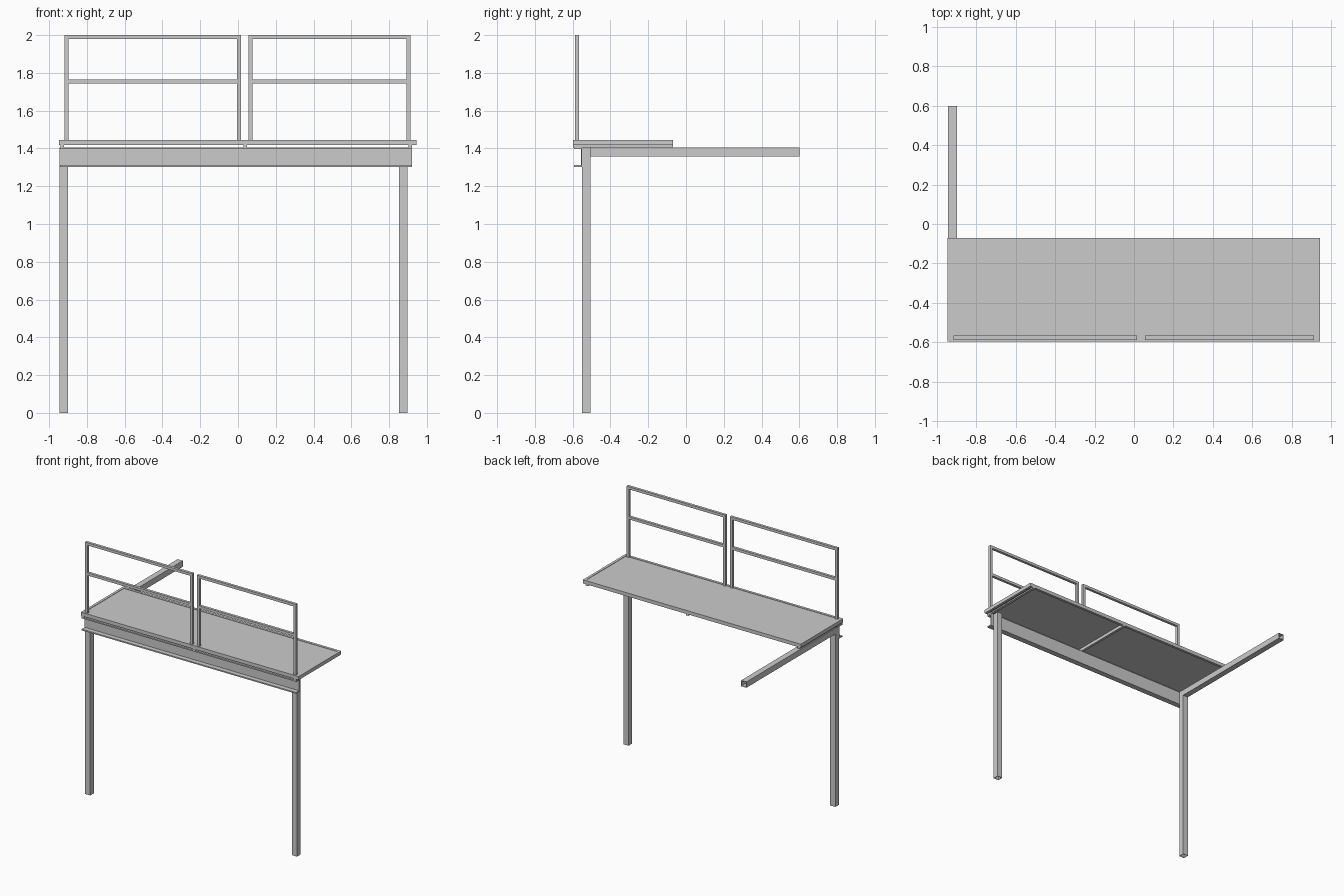
import bpy, bmesh
from mathutils import Vector, Matrix

if "Cube" in bpy.data.objects:
    bpy.data.objects.remove(bpy.data.objects["Cube"])


def mesh_object(name, bm):
    bmesh.ops.recalc_face_normals(bm, faces=bm.faces)
    me = bpy.data.meshes.new(name)
    bm.to_mesh(me)
    bm.free()
    ob = bpy.data.objects.new(name, me)
    bpy.context.collection.objects.link(ob)
    return ob


def add_box(bm, x0, x1, y0, y1, z0, z1):
    m = Matrix.Translation(((x0 + x1) / 2, (y0 + y1) / 2, (z0 + z1) / 2))
    bmesh.ops.create_cube(bm, size=1, matrix=m @ Matrix.Diagonal((x1 - x0, y1 - y0, z1 - z0, 1)))


def boxes(name, *specs):
    bm = bmesh.new()
    for s in specs:
        add_box(bm, *s)
    return mesh_object(name, bm)


def tube(name, start, end, across, up, size, wall=0.004):
    """Open-ended square hollow section running from start to end (centre line)."""
    bm = bmesh.new()
    a, u = Vector(across), Vector(up)
    rings = []
    for p in (start, end):
        for h in (size / 2, size / 2 - wall):
            rings.append([bm.verts.new(Vector(p) + a * (h * i) + u * (h * j))
                          for i, j in ((-1, -1), (1, -1), (1, 1), (-1, 1))])
    o0, i0, o1, i1 = rings
    for r, s in ((o0, o1), (o1, i1), (i1, i0), (i0, o0)):
        for k in range(4):
            n = (k + 1) % 4
            bm.faces.new((r[k], r[n], s[n], s[k]))
    return mesh_object(name, bm)


X, Y, Z = (1, 0, 0), (0, 1, 0), (0, 0, 1)

# Two hollow legs
for name, x in (("left_leg", -0.922), ("right_leg", 0.875)):
    tube(name, (x, -0.527, 0), (x, -0.527, 1.405), X, Y, 0.045)

# Hollow side arm reaching to the back
tube("side_arm", (-0.922, -0.505, 1.381), (-0.922, 0.6, 1.381), X, Z, 0.046)

# Front channel beam: web against the legs, flanges pointing forward
boxes("front_channel_beam",
      (-0.942, 0.921, -0.557, -0.55, 1.302, 1.406),
      (-0.942, 0.921, -0.594, -0.557, 1.302, 1.312),
      (-0.942, 0.921, -0.594, -0.557, 1.396, 1.406))

# Deck rim
L, R, F, B, W = -0.948, 0.945, -0.597, -0.07, 0.02
boxes("deck_rim",
      (L, R, F, F + W, 1.417, 1.445),
      (L, R, B - W, B, 1.417, 1.445),
      (L, L + W, F + W, B - W, 1.417, 1.445),
      (R - W, R, F + W, B - W, 1.417, 1.445))

# Deck panel, slightly below the rim
boxes("deck_panel", (L + W, R - W, F + W, B - W, 1.43, 1.442))

# Bearers under the deck
for name, x in (("left_bearer", -0.93), ("middle_bearer", 0.038), ("right_bearer", 0.912)):
    boxes(name, (x - 0.01, x + 0.01, F, B, 1.406, 1.43 if name[0] == "m" else 1.417))

# Two guard rail frames
for name, x0, x1 in (("left_guard_rail", -0.918, 0.016), ("right_guard_rail", 0.056, 0.914)):
    t, y0, y1 = 0.021, -0.588, -0.567
    boxes(name,
          (x0, x0 + t, y0, y1, 1.44, 2.0),
          (x1 - t, x1, y0, y1, 1.44, 2.0),
          (x0 + t, x1 - t, y0, y1, 1.979, 2.0),
          (x0 + t, x1 - t, y0, y1, 1.743, 1.764))
